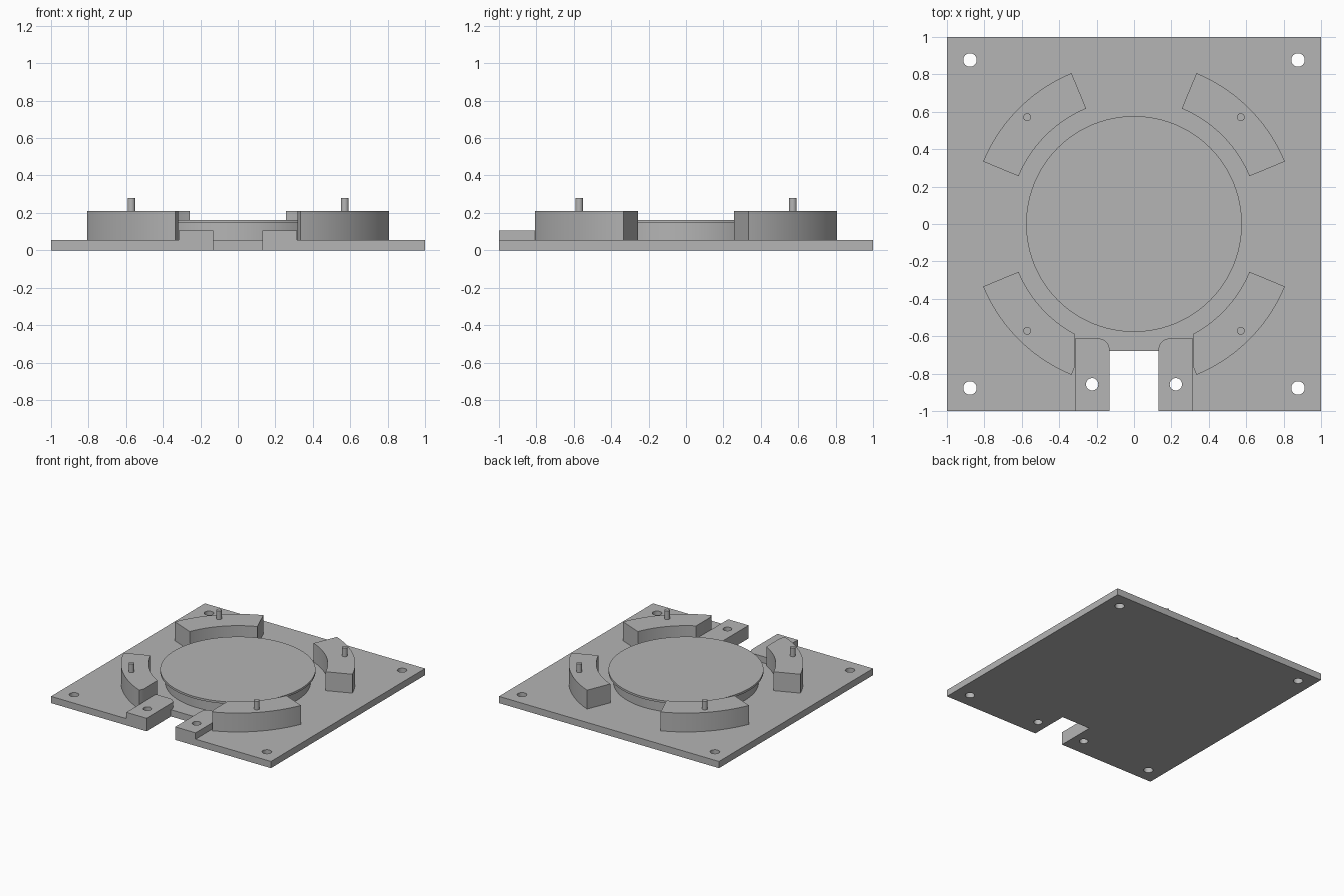
import bpy, bmesh
from math import cos, sin, radians, pi

cube = bpy.data.objects.get("Cube")
if cube:
    bpy.data.objects.remove(cube, do_unlink=True)

grey = bpy.data.materials.new("plain grey")
grey.use_nodes = True
COLOUR = (0.46, 0.46, 0.46, 1)
grey.diffuse_color = COLOUR
grey.node_tree.nodes["Principled BSDF"].inputs["Base Color"].default_value = COLOUR

PLATE_TOP = 0.055


def arc(r, start, end, steps, cx=0, cy=0):
    angles = [radians(start + (end - start) * i / steps) for i in range(steps + 1)]
    return [(cx + r * cos(a), cy + r * sin(a)) for a in angles]


def circle(r, cx=0, cy=0, sides=32):
    return arc(r, 0, 360, sides, cx, cy)[:-1]


def extrude(name, outline, z0, z1):
    """Upright prism over a flat outline."""
    bm = bmesh.new()
    base = bm.faces.new([bm.verts.new((x, y, z0)) for x, y in outline])
    moved = bmesh.ops.extrude_face_region(bm, geom=[base])["geom"]
    bmesh.ops.translate(bm, vec=(0, 0, z1 - z0),
                        verts=[v for v in moved if isinstance(v, bmesh.types.BMVert)])
    bmesh.ops.recalc_face_normals(bm, faces=bm.faces)
    mesh = bpy.data.meshes.new(name)
    bm.to_mesh(mesh)
    bm.free()
    mesh.materials.append(grey)
    obj = bpy.data.objects.new(name, mesh)
    bpy.context.collection.objects.link(obj)
    return obj


def cut(obj, cutter):
    mod = obj.modifiers.new("cut", 'BOOLEAN')
    mod.operation = 'DIFFERENCE'
    mod.solver = 'EXACT'
    mod.object = cutter
    bpy.context.view_layer.objects.active = obj
    bpy.ops.object.modifier_apply(modifier=mod.name)
    bpy.data.objects.remove(cutter, do_unlink=True)


def smooth(obj):
    bpy.ops.object.select_all(action='DESELECT')
    obj.select_set(True)
    bpy.context.view_layer.objects.active = obj
    bpy.ops.object.shade_smooth_by_angle(angle=radians(30))


parts = []

# Square base plate with the notch in its front edge
IN, OUT, MID = 0.131, 0.316, 0.224
plate = extrude("base_plate", [(-1, -1), (-IN, -1), (-IN, -0.68), (IN, -0.68),
                               (IN, -1), (1, -1), (1, 1), (-1, 1)], 0, PLATE_TOP)
parts.append(plate)
holes = [(sx * 0.877, sy * 0.877, 0.036) for sx in (-1, 1) for sy in (-1, 1)]
holes += [(s * MID, -0.857, 0.033) for s in (-1, 1)]
for x, y, r in holes:
    cut(plate, extrude("hole_cutter", circle(r, x, y), -0.1, 0.3))

# Raised mounting tabs either side of the notch
for s, side in ((-1, "right"), (1, "left")):
    corner = arc(0.06, 180, 90, 10, IN + 0.06, -0.672)
    outline = [(IN, -1)] + corner + [(OUT, -0.612), (OUT, -1)]
    tab = extrude(side + "_mounting_tab", [(s * x, y) for x, y in outline], PLATE_TOP, 0.107)
    cut(tab, extrude("hole_cutter", circle(0.033, s * MID, -0.857), -0.1, 0.3))
    parts.append(tab)

# Four curved blocks, each carrying a locating pin
for sx, side in ((-1, "right"), (1, "left")):
    for sy, end in ((-1, "front"), (1, "back")):
        outline = arc(0.873, 22.5, 67.5, 24) + arc(0.668, 67.5, 22.5, 24)
        block = extrude(f"{end}_{side}_curved_block",
                        [(sx * x, sy * y) for x, y in outline], PLATE_TOP, 0.21)
        if sy < 0:
            # Trim the block end clear of the tab
            trim = [(0, -1), (0.319, -1), (0.319, -0.3), (0, -0.3)]
            cut(block, extrude("trim_cutter", [(sx * x, y) for x, y in trim], 0, 0.3))
        pin = extrude(f"{end}_{side}_pin", circle(0.021, sx * 0.571, sy * 0.571), 0.2, 0.28)
        parts += [block, pin]

# Central disc: drum with a thin overhanging lip
parts.append(extrude("disc_drum", circle(0.54, sides=96), PLATE_TOP, 0.145))
parts.append(extrude("disc_lip", circle(0.577, sides=96), 0.145, 0.162))

for part in parts:
    smooth(part)
